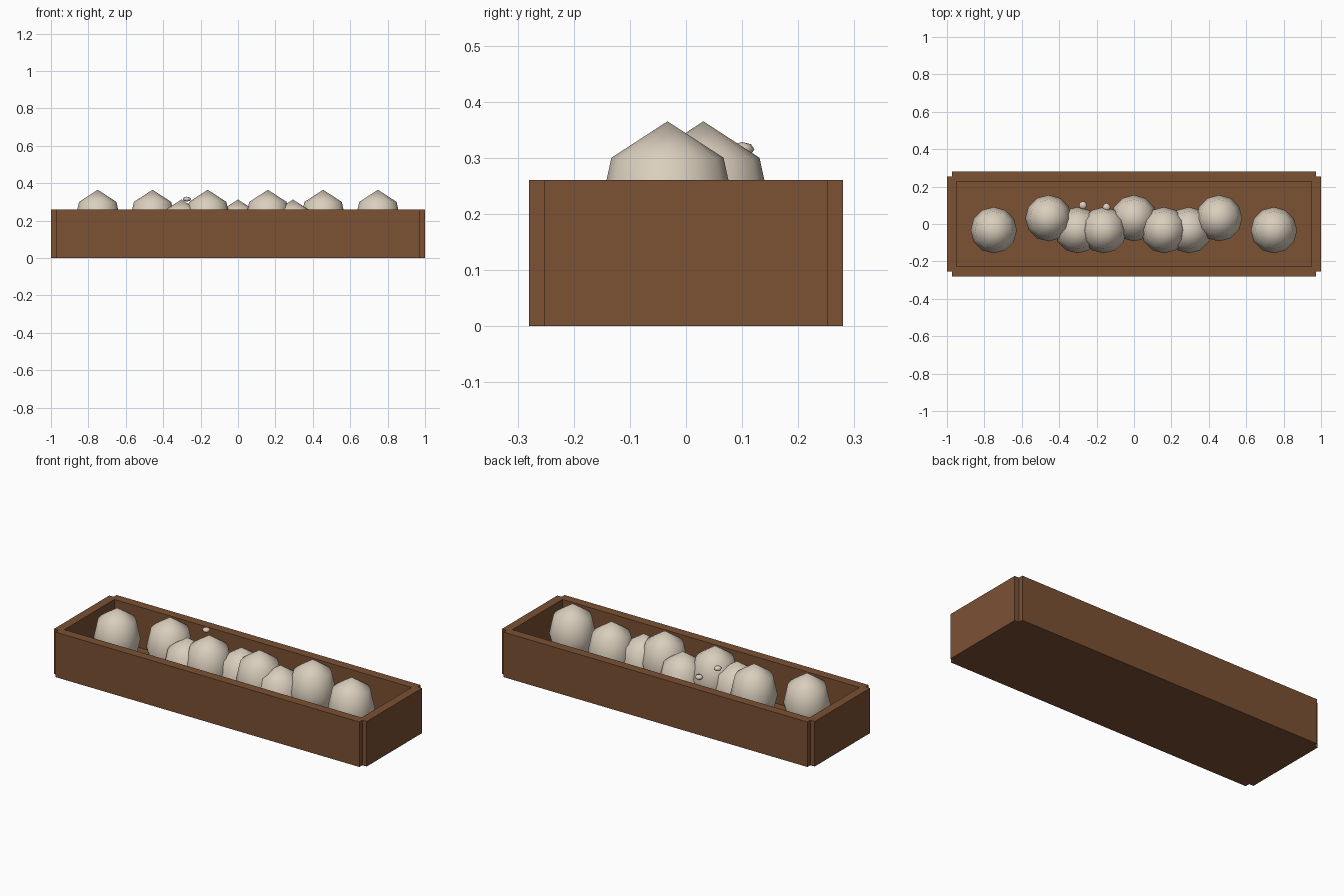
import bpy, bmesh, math

if "Cube" in bpy.data.objects:
    bpy.data.objects.remove(bpy.data.objects["Cube"])

def material(name, rgb):
    m = bpy.data.materials.new(name)
    m.diffuse_color = (*rgb, 1)
    m.use_nodes = True
    m.node_tree.nodes["Principled BSDF"].inputs["Base Color"].default_value = m.diffuse_color
    return m

WOOD = material("brown_wood", (0.2, 0.082, 0.034))
CREAM = material("cream", (0.70, 0.62, 0.51))

def finish(bm, name, mat, smooth=False):
    bmesh.ops.recalc_face_normals(bm, faces=bm.faces)
    me = bpy.data.meshes.new(name)
    for f in bm.faces:
        f.smooth = smooth
    bm.to_mesh(me)
    bm.free()
    me.materials.append(mat)
    ob = bpy.data.objects.new(name, me)
    bpy.context.collection.objects.link(ob)
    return ob

def board(name, x, y, z):
    bm = bmesh.new()
    bmesh.ops.create_cube(bm, size=1)
    for v in bm.verts:
        v.co = [r[0] + (c + 0.5) * (r[1] - r[0]) for c, r in zip(v.co, (x, y, z))]
    return finish(bm, name, WOOD)

def lathe(name, profile, x, y, sides):
    bm = bmesh.new()
    vs = [bm.verts.new((r, 0, z)) for r, z in profile]
    es = [bm.edges.new(p) for p in zip(vs, vs[1:])]
    bmesh.ops.spin(bm, geom=vs + es, cent=(0, 0, 0), axis=(0, 0, 1),
                   angle=2 * math.pi, steps=sides)
    bmesh.ops.remove_doubles(bm, verts=bm.verts, dist=0.0005)
    ob = finish(bm, name, CREAM, True)
    ob.location = (x, y, 0)

# Open box: long walls and end walls overlap, leaving notched corners
for s, side in ((-1, "front"), (1, "back")):
    board(side + "_wall", (-0.972, 0.972), sorted((s * 0.28, s * 0.228)), (0, 0.26))
for s, side in ((-1, "left"), (1, "right")):
    board(side + "_wall", sorted((s, s * 0.95)), (-0.253, 0.253), (0, 0.26))
board("floor", (-0.96, 0.96), (-0.24, 0.24), (0, 0.025))

# Egg-shaped lumps, six tall and three lower ones between them
def egg(name, x, y, top):
    bottom = 0.02
    mid = top - 0.175
    lathe(name, [(0, top), (0.1, top - 0.065), (0.124, mid),
                 (0.1, max(mid - 0.1, 0.045)), (0, bottom)], x, y, 12)

for i, (x, y) in enumerate([(-0.75, -0.033), (-0.457, 0.031), (-0.162, -0.033),
                            (0.16, -0.033), (0.455, 0.031), (0.748, -0.033)]):
    egg(f"tall_lump_{i}", x, y, 0.365)
for i, (x, y) in enumerate([(-0.302, -0.033), (0, 0.031), (0.294, -0.033)]):
    egg(f"low_lump_{i}", x, y, 0.313)

# Small flat specks
for i, (x, y, z) in enumerate([(-0.273, 0.1, 0.315), (-0.147, 0.09, 0.227)]):
    lathe(f"speck_{i}", [(0, z + 0.013), (0.016, z + 0.009), (0.022, z),
                         (0.016, z - 0.009), (0, z - 0.013)], x, y, 8)
